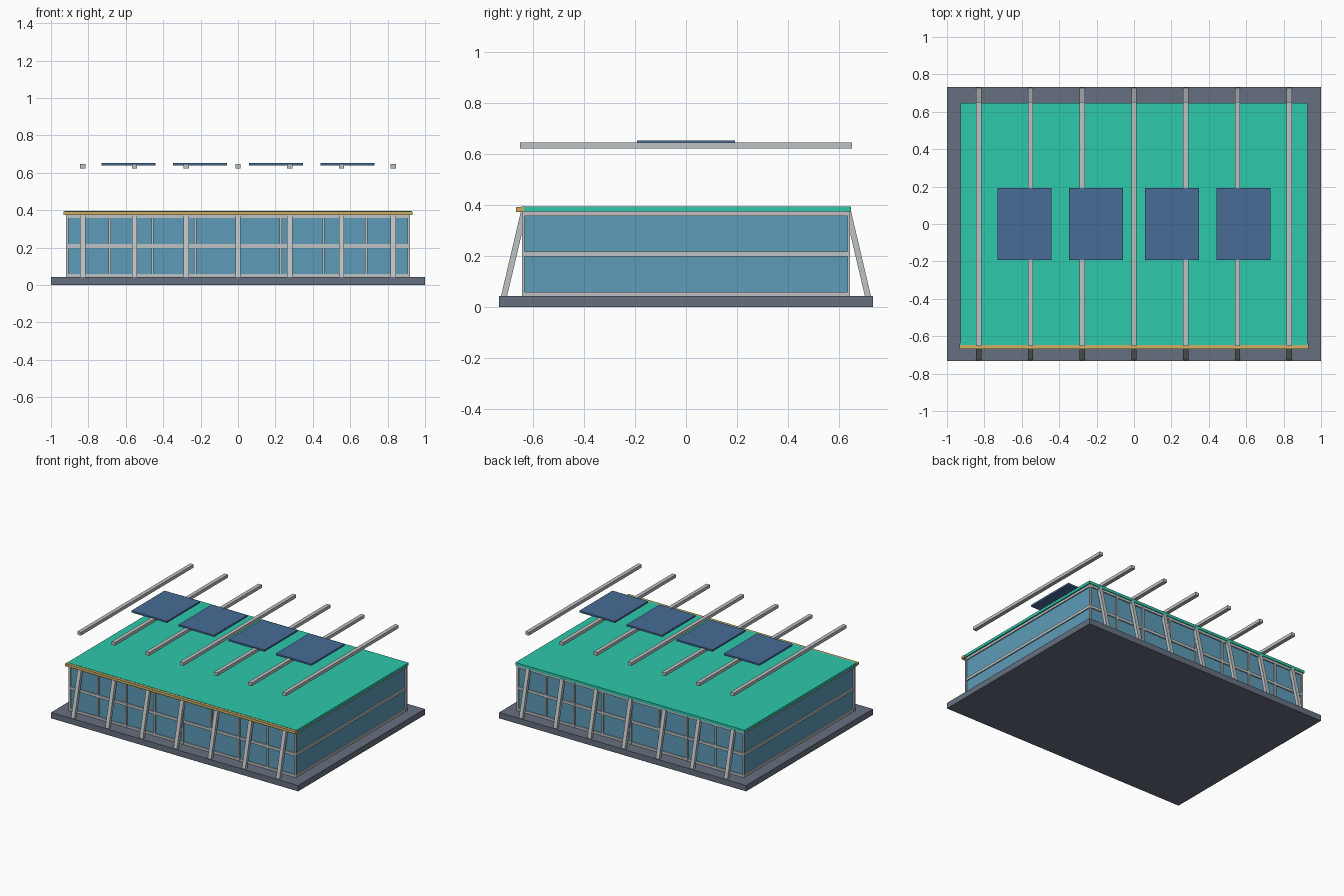
import bpy
import bmesh

cube = bpy.data.objects.get("Cube")
if cube:
    bpy.data.objects.remove(cube, do_unlink=True)


def material(name, rgb):
    m = bpy.data.materials.new(name)
    m.use_nodes = True
    color = (*rgb, 1)
    m.diffuse_color = color
    bsdf = next(n for n in m.node_tree.nodes if n.type == 'BSDF_PRINCIPLED')
    bsdf.inputs["Base Color"].default_value = color
    return m


SLATE = material("slate grey", (0.135, 0.16, 0.215))
GLASS = material("glass blue", (0.11, 0.33, 0.48))
STEEL = material("light steel", (0.51, 0.54, 0.55))
TEAL = material("teal roof", (0.027, 0.58, 0.41))
GOLD = material("gold trim", (0.61, 0.43, 0.13))
SOLAR = material("panel blue", (0.065, 0.15, 0.31))


def prism(name, profile, x0, x1, mat):
    """Extrude a (y, z) profile along x."""
    bm = bmesh.new()
    face = bm.faces.new([bm.verts.new((x0, y, z)) for y, z in profile])
    new = bmesh.ops.extrude_face_region(bm, geom=[face])["geom"]
    for v in new:
        if isinstance(v, bmesh.types.BMVert):
            v.co.x = x1
    bmesh.ops.recalc_face_normals(bm, faces=bm.faces)
    mesh = bpy.data.meshes.new(name)
    bm.to_mesh(mesh)
    bm.free()
    mesh.materials.append(mat)
    ob = bpy.data.objects.new(name, mesh)
    bpy.context.scene.collection.objects.link(ob)
    return ob


def box(name, x, y, z, mat):
    """Box from three (low, high) ranges."""
    return prism(name, [(y[0], z[0]), (y[1], z[0]), (y[1], z[1]), (y[0], z[1])],
                 x[0], x[1], mat)


def around(c, half):
    return (c - half, c + half)


W, D = 0.92, 0.643            # half width and depth of the walls
FLOOR, EAVES = 0.043, 0.375
T = 0.01                      # frame depth

# Plinth, glazed body, roof and front trim
box("plinth", (-1, 1), (-0.733, 0.733), (0, FLOOR), SLATE)
box("glazing", around(0, W - T), around(0, D - T), (FLOOR, EAVES), GLASS)
box("roof", around(0, 0.928), around(0, 0.647), (EAVES, 0.395), TEAL)
box("front_trim", around(0, 0.932), (-0.667, -0.635), (EAVES - 0.001, 0.393), GOLD)

# Horizontal rails wrap around all four walls
for name, z in (("bottom_rail", (FLOOR, 0.06)), ("middle_rail", (0.199, 0.219)),
                ("top_rail", (0.358, EAVES))):
    for s, side in ((-1, "front"), (1, "back")):
        box(f"{side}_{name}", around(0, W - 0.002), around(s * (D - T / 2 - 0.002), T / 2), z, STEEL)
    for s, side in ((-1, "right"), (1, "left")):
        box(f"{side}_{name}", around(s * (W - T / 2 - 0.002), T / 2), around(0, D - 0.002), z, STEEL)

# Corner posts and window mullions on front and back
for s, side in ((-1, "front"), (1, "back")):
    for i in range(-4, 5):
        x = i * 0.2285
        name = "corner_post" if abs(i) == 4 else "mullion"
        box(f"{side}_{name}", around(x, 0.0065), around(s * (D - T / 2), T / 2),
            (FLOOR, EAVES), STEEL)

# Leaning struts on both long walls, with a floating beam above each pair
for i in range(-3, 4):
    x = around(i * 0.2765, 0.014)
    for s, side in ((-1, "front"), (1, "back")):
        profile = [(0.726, FLOOR), (0.702, FLOOR), (0.624, EAVES), (0.648, EAVES)]
        prism(f"{side}_strut", [(s * y, z) for y, z in profile], x[0], x[1], STEEL)
    box("roof_beam", x, around(0, 0.652), (0.623, 0.646), STEEL)

# Solar panels resting on the beams
for x in (-0.585, -0.203, 0.203, 0.585):
    box("solar_panel", around(x, 0.144), around(0, 0.192), (0.64, 0.653), SOLAR)
